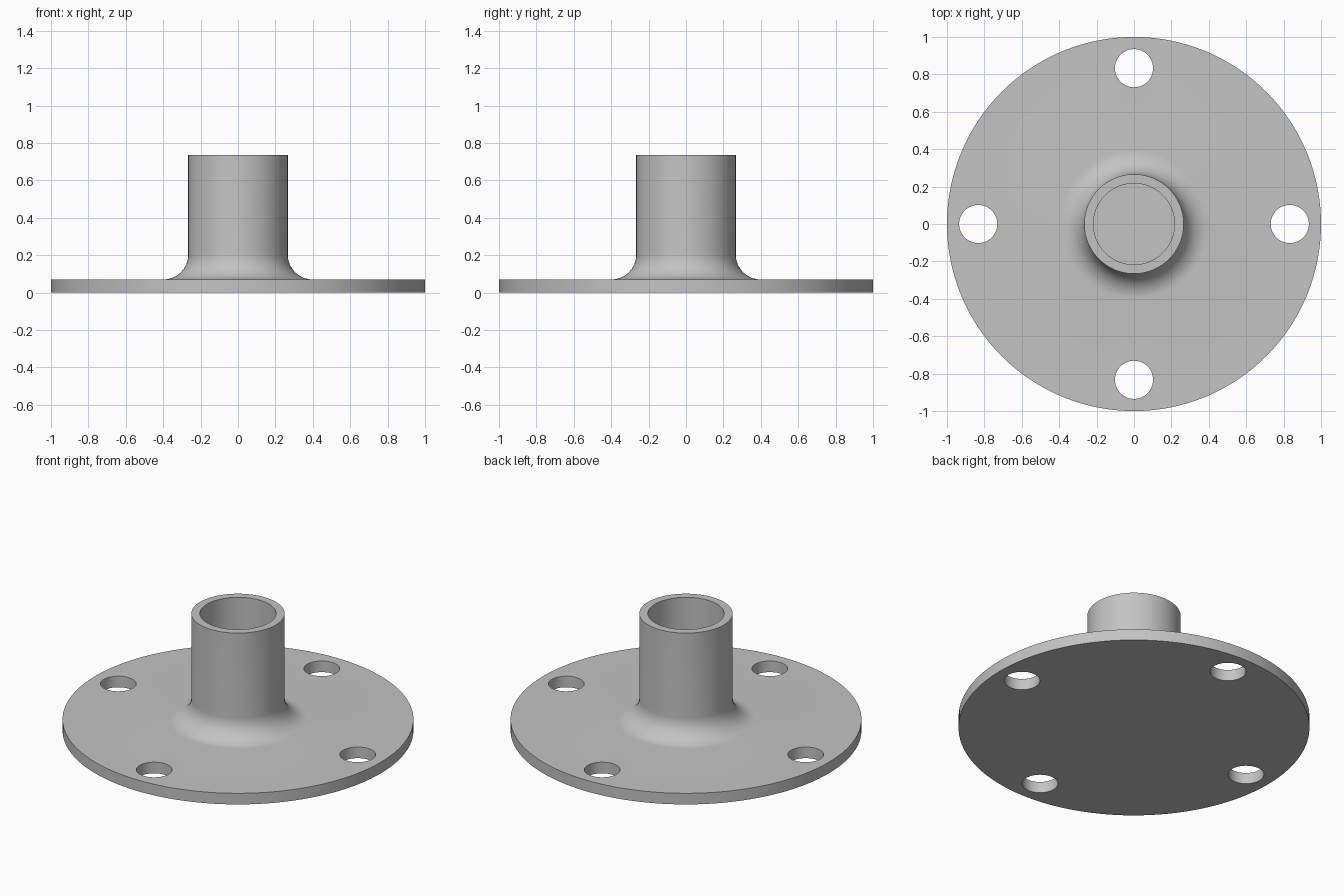
import bpy, bmesh, math
from mathutils import Matrix, Vector

if "Cube" in bpy.data.objects:
    bpy.data.objects.remove(bpy.data.objects["Cube"])

SIDES = 128
PLATE_TOP, TUBE_TOP = 0.07, 0.735
TUBE_R, BORE_R, FILLET = 0.266, 0.217, 0.133
HOLE_R, HOLE_OFFSET = 0.102, 0.833

grey = bpy.data.materials.new("plain_grey")
grey.diffuse_color = (0.55, 0.55, 0.55, 1)
grey.use_nodes = True
grey.node_tree.nodes["Principled BSDF"].inputs["Base Color"].default_value = grey.diffuse_color


def add_object(name, bm):
    mesh = bpy.data.meshes.new(name)
    bm.to_mesh(mesh)
    bm.free()
    mesh.materials.append(grey)
    obj = bpy.data.objects.new(name, mesh)
    bpy.context.collection.objects.link(obj)
    return obj


# Flange outline: underside, rim, concave fillet, tube wall, blind bore
profile = [(0, 0), (1, 0), (1, PLATE_TOP)]
for i in range(17):
    a = math.radians(270 - 90 * i / 16)
    profile.append((TUBE_R + FILLET + FILLET * math.cos(a),
                    PLATE_TOP + FILLET + FILLET * math.sin(a)))
profile += [(TUBE_R, TUBE_TOP), (BORE_R, TUBE_TOP),
            (BORE_R, PLATE_TOP), (0, PLATE_TOP)]

bm = bmesh.new()
verts = [bm.verts.new((r, 0, z)) for r, z in profile]
edges = [bm.edges.new(pair) for pair in zip(verts, verts[1:])]
bmesh.ops.spin(bm, geom=verts + edges, cent=(0, 0, 0), axis=(0, 0, 1),
               angle=math.tau, steps=SIDES, use_merge=False)
bmesh.ops.remove_doubles(bm, verts=bm.verts, dist=1e-4)
bmesh.ops.recalc_face_normals(bm, faces=bm.faces)
flange = add_object("flange_with_tube", bm)

# Four bolt holes cut through the plate
bm = bmesh.new()
for k in range(4):
    spot = Matrix.Rotation(k * math.pi / 2, 4, 'Z') @ Vector((HOLE_OFFSET, 0, PLATE_TOP / 2))
    bmesh.ops.create_cone(bm, cap_ends=True, segments=48, radius1=HOLE_R,
                          radius2=HOLE_R, depth=0.3, matrix=Matrix.Translation(spot))
cutter = add_object("bolt_hole_cutter", bm)
cutter.hide_render = True

cut = flange.modifiers.new("bolt_holes", 'BOOLEAN')
cut.operation = 'DIFFERENCE'
cut.solver = 'EXACT'
cut.object = cutter
bpy.context.view_layer.objects.active = flange
flange.select_set(True)
bpy.ops.object.modifier_apply(modifier=cut.name)
bpy.data.objects.remove(cutter)

# Smooth round walls, crisp rims
bpy.ops.object.shade_smooth_by_angle(angle=math.radians(30))
